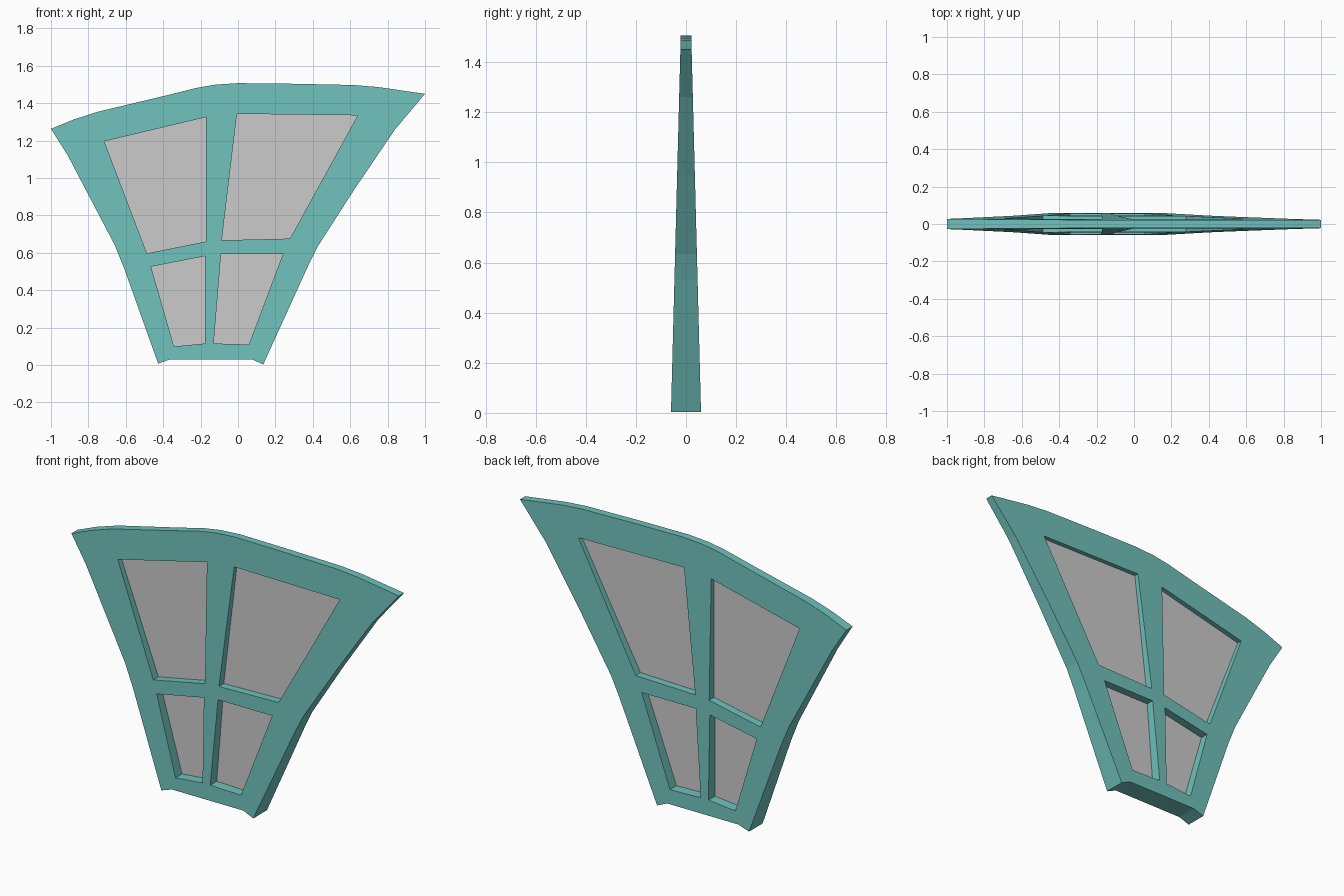
import bpy, bmesh

if "Cube" in bpy.data.objects:
    bpy.data.objects.remove(bpy.data.objects["Cube"])

# Outer outline of the frame (x, z): top curve, right side, bottom, left side
OUTLINE = [(-1, 1.263), (-.88, 1.312), (-.75, 1.354), (-.39, 1.44), (-.22, 1.482), (-.12, 1.499),
           (0, 1.507), (.28, 1.504), (.62, 1.497), (.75, 1.486), (1, 1.45),
           (.84, 1.26), (.625, .943), (.427, .635), (.375, .53),
           (.135, .003), (.075, .03), (-.363, .03), (-.427, .008),
           (-.61, .52), (-.66, .643), (-.91, 1.12)]
# Four window openings
WINDOWS = {
    "upper_left": [(-.715, 1.196), (-.172, 1.325), (-.172, .66), (-.487, .597)],
    "upper_right": [(-.006, 1.343), (.64, 1.335), (.278, .676), (-.087, .667)],
    "lower_left": [(-.465, .526), (-.177, .582), (-.177, .115), (-.342, .099)],
    "lower_right": [(-.091, .593), (.24, .593), (.058, .11), (-.13, .115)],
}


def half_depth(z):
    return .06 - .0259 * z


def make_object(name, bm, material=None):
    mesh = bpy.data.meshes.new(name)
    bm.to_mesh(mesh)
    bm.free()
    obj = bpy.data.objects.new(name, mesh)
    bpy.context.collection.objects.link(obj)
    if material:
        mesh.materials.append(material)
    return obj


teal = bpy.data.materials.new("teal")
teal.diffuse_color = (.16, .53, .5, 1)
teal.use_nodes = True
teal.node_tree.nodes["Principled BSDF"].inputs["Base Color"].default_value = teal.diffuse_color

# Frame: rim walls for every loop, then filled front and back with openings
bm = bmesh.new()
face_edges = {-1: [], 1: []}
for loop in [OUTLINE, *WINDOWS.values()]:
    rings = {s: [bm.verts.new((x, s * half_depth(z), z)) for x, z in loop] for s in (-1, 1)}
    n = len(loop)
    for i in range(n):
        j = (i + 1) % n
        bm.faces.new((rings[-1][i], rings[-1][j], rings[1][j], rings[1][i]))
        for s in (-1, 1):
            face_edges[s].append(bm.edges.get((rings[s][i], rings[s][j])))
for s in (-1, 1):
    bmesh.ops.triangle_fill(bm, edges=face_edges[s], use_beauty=True, normal=(0, s, 0))
bmesh.ops.recalc_face_normals(bm, faces=bm.faces[:])
make_object("window_frame", bm, teal)

# Glass panes set in the middle of the frame depth
for name, loop in WINDOWS.items():
    bm = bmesh.new()
    bm.faces.new([bm.verts.new((x, 0, z)) for x, z in reversed(loop)])
    make_object(name + "_pane", bm)
